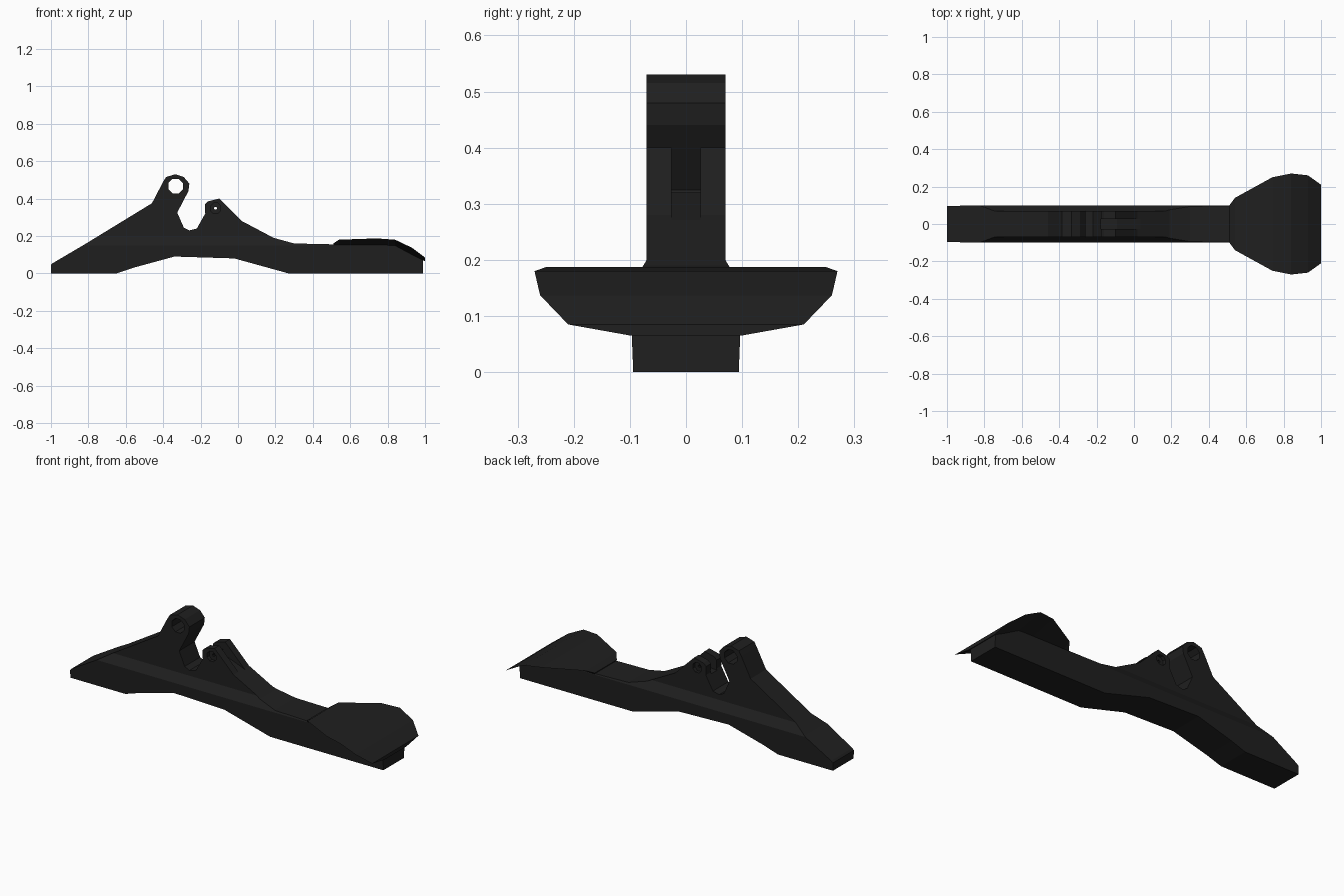
import bpy, bmesh, math

if "Cube" in bpy.data.objects:
    bpy.data.objects.remove(bpy.data.objects["Cube"])

dark = bpy.data.materials.new("dark_steel")
dark.diffuse_color = (0.014, 0.014, 0.014, 1)
dark.use_nodes = True
dark.node_tree.nodes["Principled BSDF"].inputs["Base Color"].default_value = dark.diffuse_color


def make_object(name, bm):
    bmesh.ops.recalc_face_normals(bm, faces=bm.faces[:])
    mesh = bpy.data.meshes.new(name)
    bm.to_mesh(mesh)
    bm.free()
    obj = bpy.data.objects.new(name, mesh)
    bpy.context.collection.objects.link(obj)
    mesh.materials.append(dark)
    return obj


def loft(rings):
    """Closed solid through a list of equal-sized point rings."""
    bm = bmesh.new()
    vs = [[bm.verts.new(p) for p in ring] for ring in rings]
    n = len(vs[0])
    for a, b in zip(vs, vs[1:]):
        for i in range(n):
            j = (i + 1) % n
            bm.faces.new((a[i], a[j], b[j], b[i]))
    bm.faces.new(vs[0])
    bm.faces.new(vs[-1])
    return bm


def prism(profile, y0, y1):
    return loft([[(x, y, z) for x, z in profile] for y in (y0, y1)])


def octagon(x, z, r):
    return [(x + r * math.cos(math.pi * (i + 0.5) / 4),
             z + r * math.sin(math.pi * (i + 0.5) / 4)) for i in range(8)]


def cut(target, bm):
    cutter = make_object("cutter", bm)
    cutter.hide_render = True
    mod = target.modifiers.new("cut", 'BOOLEAN')
    mod.operation = 'DIFFERENCE'
    mod.solver = 'EXACT'
    mod.object = cutter
    bpy.context.view_layer.objects.active = target
    bpy.ops.object.modifier_apply(modifier=mod.name)
    bpy.data.objects.remove(cutter)


# Body: side silhouette, wide beam below, narrow web above
silhouette = [
    (-1, 0), (-0.65, 0), (-0.56, 0.03), (-0.34, 0.09), (-0.02, 0.08),
    (0.27, 0), (0.99, 0), (0.99, 0.07), (0.84, 0.15), (0.52, 0.155),
    (0.3, 0.16), (0.19, 0.19), (0.02, 0.28), (-0.06, 0.36), (-0.10, 0.40),
    (-0.16, 0.385), (-0.177, 0.37), (-0.175, 0.32), (-0.22, 0.24),
    (-0.26, 0.23), (-0.29, 0.245), (-0.325, 0.325), (-0.265, 0.44),
    (-0.26, 0.48), (-0.29, 0.515), (-0.335, 0.53), (-0.385, 0.515),
    (-0.40, 0.49), (-0.46, 0.375), (-0.82, 0.155), (-0.99, 0.055), (-1, 0.045)]
bm = prism(silhouette, -1, 1)
for level in (0.15, 0.2):
    bmesh.ops.bisect_plane(bm, geom=bm.verts[:] + bm.edges[:] + bm.faces[:],
                           plane_co=(0, 0, level), plane_no=(0, 0, 1))
for v in bm.verts:
    z = v.co.z
    if z <= 0.15:
        half = 0.094 + 0.04 * z
    else:
        half = 0.1 - 0.03 * min(1, (z - 0.15) / 0.05)
    v.co.y *= half
body = make_object("body", bm)

# Eye through the tall lug
cut(body, prism(octagon(-0.333, 0.467, 0.042), -0.2, 0.2))

# Fork slot, recesses and pin hole in the short lug
slot = [(-0.2, 0.31), (-0.09, 0.32), (0.04, 0.27), (0.06, 0.45), (-0.2, 0.45)]
cut(body, prism(slot, -0.026, 0.026))
for side in (-1, 1):
    cut(body, prism(octagon(-0.12, 0.348, 0.03), side * 0.05, side * 0.1))
cut(body, prism(octagon(-0.12, 0.348, 0.008), -0.2, 0.2))

# Flared end plate: x, half width, top height, underside height
stations = [
    (0.51, 0.10, 0.16, 0.15), (0.54, 0.14, 0.18, 0.153),
    (0.74, 0.25, 0.187, 0.153), (0.84, 0.27, 0.18, 0.148),
    (0.93, 0.26, 0.137, 0.10), (1.0, 0.21, 0.085, 0.065)]
make_object("end_plate", loft(
    [[(x, -w, t), (x, w, t), (x, 0.098, b), (x, -0.098, b)]
     for x, w, t, b in stations]))
